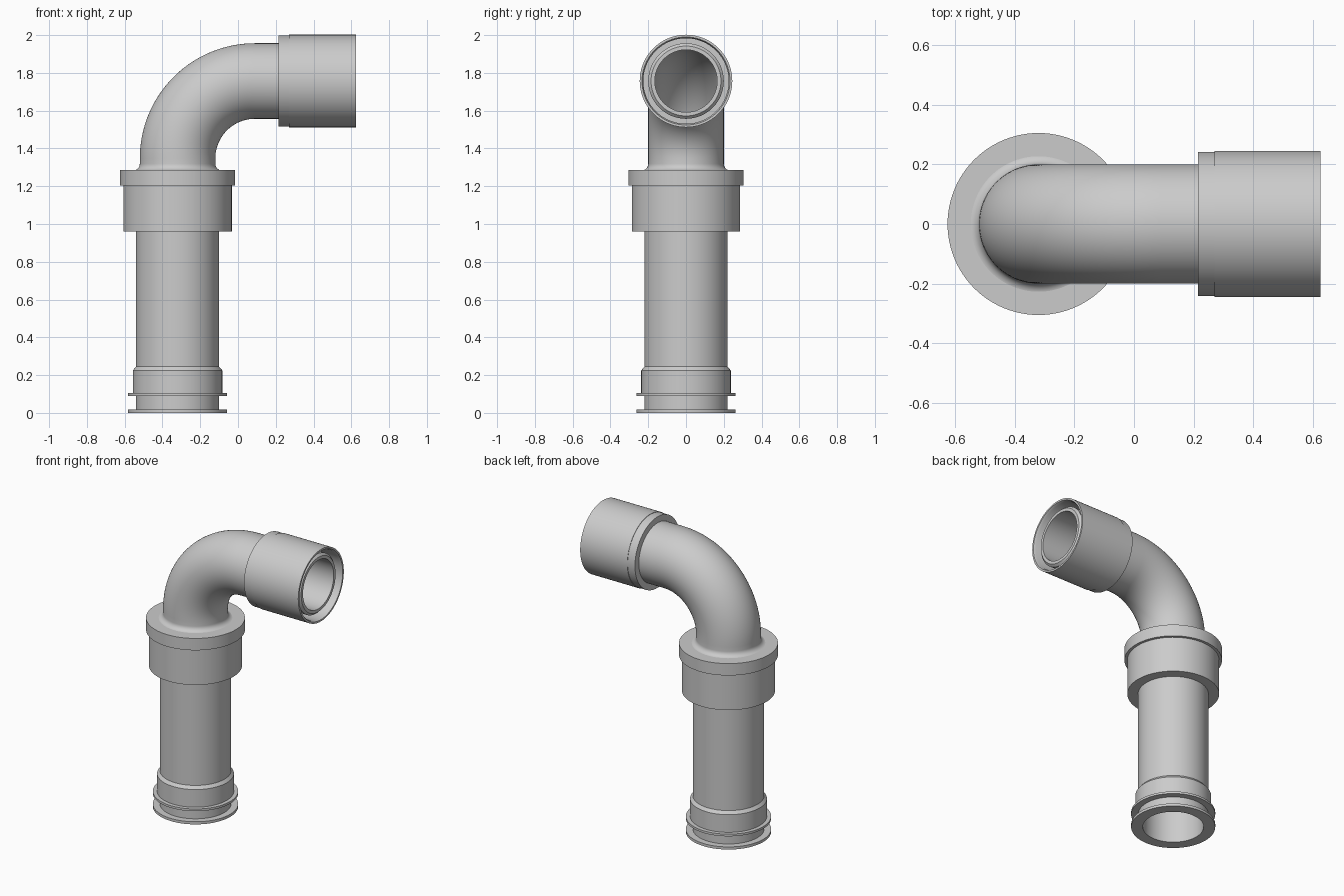
import bpy, bmesh
from math import sin, cos, pi, radians

if "Cube" in bpy.data.objects:
    bpy.data.objects.remove(bpy.data.objects["Cube"])

SEGMENTS = 96
PIPE_X = -0.32       # axis of the upright pipe
OUTLET_Z = 1.757     # axis of the outlet
BEND = 0.41          # centreline radius of the elbow
BEND_X, BEND_Z = PIPE_X + BEND, OUTLET_Z - BEND

grey = bpy.data.materials.new("light_grey_plastic")
grey.use_nodes = True
colour = (0.6, 0.6, 0.6, 1)
grey.diffuse_color = colour
shader = next(n for n in grey.node_tree.nodes if n.type == "BSDF_PRINCIPLED")
shader.inputs["Base Color"].default_value = colour
shader.inputs["Roughness"].default_value = 0.5


def loft(name, rings):
    """Join circles (x, z, tilt, radius) in a closed loop to make a hollow part."""
    bm = bmesh.new()
    loops = []
    for x, z, tilt, r in rings:
        loop = []
        for i in range(SEGMENTS):
            a = 2 * pi * i / SEGMENTS
            u = r * cos(a)
            loop.append(bm.verts.new((x + u * cos(tilt), r * sin(a), z - u * sin(tilt))))
        loops.append(loop)
    for k, lower in enumerate(loops):
        upper = loops[(k + 1) % len(loops)]
        for i in range(SEGMENTS):
            j = (i + 1) % SEGMENTS
            bm.faces.new((lower[i], lower[j], upper[j], upper[i]))
    bmesh.ops.recalc_face_normals(bm, faces=bm.faces)
    mesh = bpy.data.meshes.new(name)
    bm.to_mesh(mesh)
    bm.free()
    mesh.materials.append(grey)
    obj = bpy.data.objects.new(name, mesh)
    bpy.context.collection.objects.link(obj)
    bpy.ops.object.select_all(action="DESELECT")
    obj.select_set(True)
    bpy.context.view_layer.objects.active = obj
    bpy.ops.object.shade_smooth_by_angle(angle=radians(30))
    return obj


def upright(name, profile):
    """Turn a (radius, height) profile around the upright axis."""
    return loft(name, [(PIPE_X, z, 0, r) for r, z in profile])


def outlet(name, profile):
    """Turn a (radius, x) profile around the outlet axis."""
    return loft(name, [(x, OUTLET_Z, pi / 2, r) for r, x in profile])


# Upright pipe with the stepped spigot and two seal flanges at its foot
upright("upright_pipe", [
    (0.19, 0), (0.263, 0), (0.263, 0.018), (0.22, 0.018), (0.22, 0.09),
    (0.263, 0.09), (0.263, 0.105), (0.237, 0.105), (0.237, 0.225),
    (0.22, 0.245), (0.22, 1.2), (0.19, 1.2)])

# Socket collar and the wider flange above it
upright("socket_collar", [
    (0.215, 0.96), (0.287, 0.96), (0.287, 1.206), (0.215, 1.206)])
upright("socket_flange", [
    (0.165, 1.204), (0.305, 1.204), (0.305, 1.285), (0.165, 1.285)])

# Elbow: filleted foot, quarter bend and straight run, then back along the bore
OUTER, BORE, FILLET, STEPS = 0.2, 0.165, 0.035, 32
foot = []
for i in range(9):
    a = pi / 2 * i / 8
    foot.append((PIPE_X, 1.284 + FILLET * (1 - cos(a)), 0, OUTER + FILLET * (1 - sin(a))))
bend = []
for i in range(STEPS + 1):
    t = pi / 2 * i / STEPS
    bend.append((BEND_X - BEND * cos(t), BEND_Z + BEND * sin(t), t))
mouth = [(0.59, OUTLET_Z, pi / 2, OUTER), (0.605, OUTLET_Z, pi / 2, 0.185),
         (0.605, OUTLET_Z, pi / 2, BORE)]
loft("elbow_pipe", foot + [(*p, OUTER) for p in bend] + mouth
     + [(*p, BORE) for p in reversed(bend)] + [(PIPE_X, 1.284, 0, BORE)])

# Outlet sleeve around the pipe end, open at the front with a shadow gap
outlet("outlet_sleeve", [
    (0.195, 0.215), (0.242, 0.215), (0.242, 0.27), (0.245, 0.27),
    (0.245, 0.625), (0.233, 0.625), (0.226, 0.61), (0.226, 0.36), (0.195, 0.36)])
